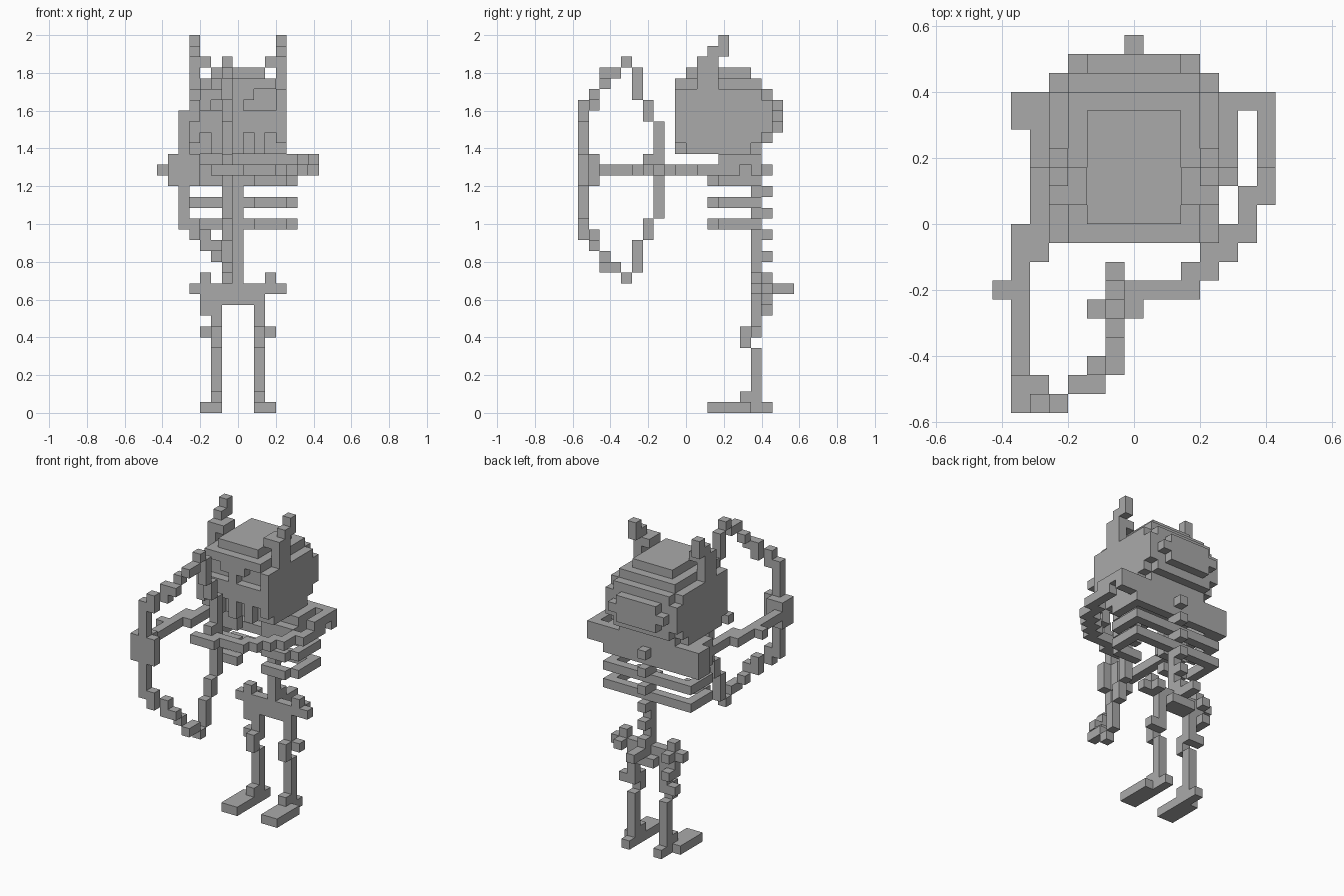
import bpy
import bmesh
from mathutils import Vector

cube = bpy.data.objects.get("Cube")
if cube:
    bpy.data.objects.remove(cube, do_unlink=True)

UNIT = 2 / 35                      # edge of one block
ORIGIN = Vector((7.5, 10, 0))      # grid corner to model centre

bone = bpy.data.materials.new("bone_grey")
bone.use_nodes = True
bone.diffuse_color = (0.4, 0.4, 0.4, 1)
shader = next(n for n in bone.node_tree.nodes if n.type == "BSDF_PRINCIPLED")
shader.inputs["Base Color"].default_value = bone.diffuse_color


def block(x, y, z):
    """Cells of a box; every argument is a (start, end) pair or one cell."""
    spans = [range(*s) if isinstance(s, tuple) else range(s, s + 1) for s in (x, y, z)]
    return {(i, j, k) for i in spans[0] for j in spans[1] for k in spans[2]}


def flip_x(cells):
    return {(14 - i, j, k) for i, j, k in cells}


def both(cells):
    return cells | flip_x(cells)


def flip_z(cells):
    return {(i, j, 44 - k) for i, j, k in cells}


def part(name, cells):
    """Make one object from the outer faces of a set of cells."""
    bm = bmesh.new()
    corners = {}

    def vert(p):
        key = tuple(p)
        if key not in corners:
            corners[key] = bm.verts.new((Vector(p) - ORIGIN) * UNIT)
        return corners[key]

    for cell in sorted(cells):
        for axis in range(3):
            for side in (0, 1):
                near = list(cell)
                near[axis] += 1 if side else -1
                if tuple(near) in cells:
                    continue
                ring = []
                for a, b in ((0, 0), (1, 0), (1, 1), (0, 1)):
                    p = list(cell)
                    p[axis] += side
                    p[(axis + 1) % 3] += a
                    p[(axis + 2) % 3] += b
                    ring.append(vert(p))
                bm.faces.new(ring if side else ring[::-1])
    mesh = bpy.data.meshes.new(name)
    bm.to_mesh(mesh)
    bm.free()
    mesh.materials.append(bone)
    obj = bpy.data.objects.new(name, mesh)
    bpy.context.collection.objects.link(obj)
    return obj


# Skull: stepped box, with eyes and tooth gaps carved one block deep
skull = block((4, 11), (9, 17), (24, 31))
skull |= block((5, 10), (10, 16), 31)
skull |= block((3, 12), (9, 17), (25, 30)) | block((3, 12), (10, 16), 24)
skull |= block((4, 11), 17, (25, 30)) | block((3, 12), 17, (26, 29))
skull |= block((5, 10), 18, (26, 29)) | block((4, 11), 18, 27)
eye = block((8, 11), 9, 28) | block((9, 11), 9, 29)
gaps = block(8, 9, (24, 26)) | block(10, 9, (24, 26))
part("skull", skull - both(eye) - both(gaps))

# Horns, stepping backwards as they rise
horn = block(11, (11, 13), (30, 33)) | block(10, (11, 13), 32)
horn |= block(11, (12, 14), 33) | block(11, 13, 34)
part("left_horn", horn)
part("right_horn", flip_x(horn))

# Spine with a knob on every second vertebra
spine = block(7, 16, (11, 24))
for level in range(12, 24, 2):
    spine |= block(7, 17, level)
part("spine", spine)

# Ribs: hoops open at the chest
for number, level in enumerate((17, 19, 21)):
    hoop = block((3, 12), 16, level)
    hoop |= both(block(12, (13, 17), level) | block((9, 12), 12, level))
    part(f"rib_hoop_{number}", hoop)

# Shoulder girdle
part("shoulder_blades", block((2, 13), 16, (21, 24)) | block((2, 13), (13, 17), 23))
part("collar_bones", both(block((9, 12), 12, 22) | block(12, (12, 16), 22)))

# Left arm bends round and reaches across to the string
left_arm = block((13, 15), 16, (22, 24)) | block(14, (13, 17), 23)
left_arm |= block(14, (11, 15), 22)
for step in range(4):
    left_arm |= block(13 - step, (9 - step, 11 - step), 22)
left_arm |= block(13, 11, 22) | block((6, 11), 6, 22)
part("left_arm", left_arm)
part("left_hand", block((5, 8), 5, 22) | block(6, (6, 8), (22, 24)))

# Right arm stretches forward to the grip
right_arm = block((1, 3), (15, 17), (21, 24)) | block(2, (8, 15), 22)
right_arm |= block(1, (2, 10), 22) | block(0, 6, 22)
part("right_arm", right_arm)

# Bow: upper half mirrored about the grip
limb = block(2, 0, (22, 28)) | block(3, 0, (27, 29))
limb |= block(4, 1, (28, 30)) | block(5, 1, 29)
limb |= block(5, 2, 30) | block(6, (2, 4), 31) | block(6, 4, 32)
part("bow_limbs", limb | flip_z(limb))
part("bow_grip", block((1, 3), (0, 2), (21, 24)) | block(3, 0, (21, 24)))
string = block(6, 7, (22, 27)) | block(6, 6, (27, 29))
string |= block(6, 5, (29, 32))
part("bow_string", string | flip_z(string))

# Pelvis with hip knobs and tail bone
pelvis = block((3, 12), 16, 11) | block((4, 10), 16, 10)
pelvis |= both(block(10, (16, 18), 11) | block(10, 16, 12))
pelvis |= block((6, 9), 17, 10) | block(4, (16, 18), 9)
part("pelvis", pelvis)
part("tail_bone", block(7, (17, 20), 11))

# Legs and feet
leg = block(9, 16, (7, 11)) | block(9, 15, (6, 8)) | block(10, 16, 7)
leg |= block(9, 16, (1, 6)) | block(9, 15, 1)
foot = block((9, 11), (12, 16), 0) | block(9, (16, 18), 0)
for side, turn in (("left", set), ("right", flip_x)):
    part(f"{side}_leg", turn(leg))
    part(f"{side}_foot", turn(foot))
